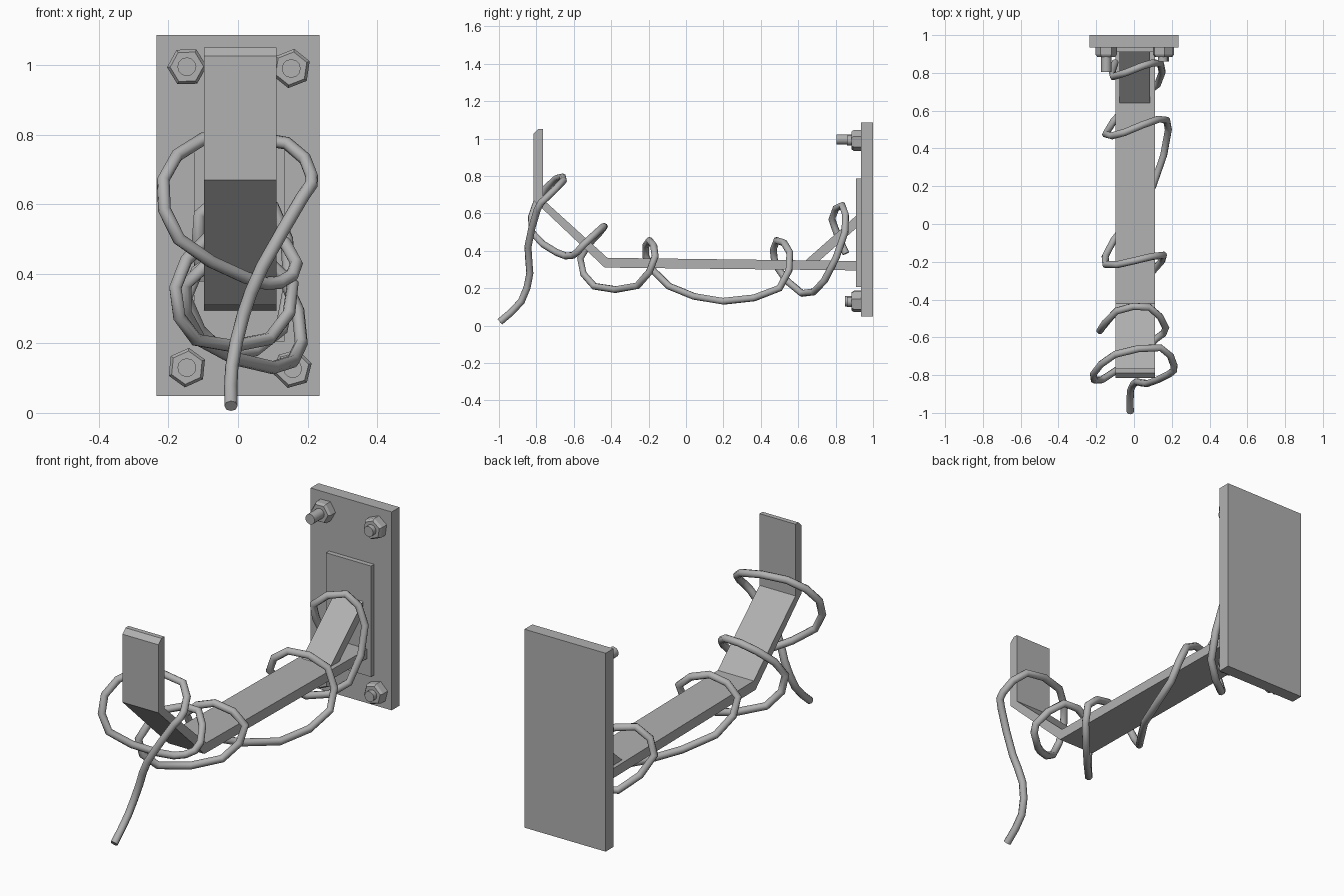
import bpy, bmesh, math
from mathutils import Matrix, Vector

if "Cube" in bpy.data.objects:
    bpy.data.objects.remove(bpy.data.objects["Cube"])

# Dark grey shared by every part
grey = bpy.data.materials.new("dark_grey")
grey.diffuse_color = (0.44, 0.44, 0.44, 1)
grey.use_nodes = True
grey.node_tree.nodes["Principled BSDF"].inputs["Base Color"].default_value = grey.diffuse_color


def finish(name, bm, smooth=False):
    bmesh.ops.recalc_face_normals(bm, faces=bm.faces)
    me = bpy.data.meshes.new(name)
    bm.to_mesh(me)
    bm.free()
    me.materials.append(grey)
    ob = bpy.data.objects.new(name, me)
    bpy.context.collection.objects.link(ob)
    if smooth:
        for p in me.polygons:
            p.use_smooth = len(p.vertices) == 4
        me.set_sharp_from_angle(angle=math.radians(40))
    return ob


def extrude_x(name, profile, x0, x1):
    """Extrude a (y, z) profile sideways from x0 to x1."""
    bm = bmesh.new()
    face = bm.faces.new([bm.verts.new((x0, y, z)) for y, z in profile])
    new = bmesh.ops.extrude_face_region(bm, geom=[face])["geom"]
    verts = [v for v in new if isinstance(v, bmesh.types.BMVert)]
    bmesh.ops.translate(bm, verts=verts, vec=(x1 - x0, 0, 0))
    return finish(name, bm)


def rect(y0, y1, z0, z1):
    return [(y0, z0), (y1, z0), (y1, z1), (y0, z1)]


def cylinder_y(name, x, z, y0, y1, r0, r1, sides, turn=0.0, smooth=False):
    """Cylinder or cone along y: radius r0 at y0, r1 at y1."""
    bm = bmesh.new()
    m = (Matrix.Translation((x, (y0 + y1) / 2, z)) @ Matrix.Rotation(turn, 4, 'Y')
         @ Matrix.Rotation(-math.pi / 2, 4, 'X'))
    bmesh.ops.create_cone(bm, cap_ends=True, segments=sides, radius1=r0,
                          radius2=r1, depth=y1 - y0, matrix=m)
    return finish(name, bm, smooth)


def refine(keys):
    """Insert one Catmull-Rom midpoint between neighbouring key points."""
    k = [Vector(p) for p in keys]
    k = [2 * k[0] - k[1]] + k + [2 * k[-1] - k[-2]]
    out = [k[1]]
    for a, b, c, d in zip(k, k[1:], k[2:], k[3:]):
        out += [(9 * (b + c) - a - d) / 16, c]
    return out


# Wall plate and backing plate
extrude_x("wall_plate", rect(0.935, 1.0, 0.048, 1.086), -0.235, 0.235)
extrude_x("backing_plate", rect(0.91, 0.936, 0.205, 0.785), -0.127, 0.133)

# Bent hook bar with bevelled tip
extrude_x("hook_bar", [
    (0.915, 0.295), (-0.435, 0.31), (-0.815, 0.67), (-0.815, 1.026),
    (-0.79, 1.05), (-0.765, 1.05), (-0.765, 0.675), (-0.42, 0.362),
    (0.915, 0.345)], -0.098, 0.11)

# Diagonal brace
extrude_x("brace", [(0.63, 0.34), (0.70, 0.335), (0.915, 0.525), (0.915, 0.592)],
          -0.078, 0.086)

# Studs with chamfered hex nuts
for x, z, tip, turn in [(-0.147, 0.995, 0.805, 0.5), (0.153, 0.99, 0.86, 0.15),
                        (-0.147, 0.13, 0.85, 0.1), (0.157, 0.127, 0.86, 0.25)]:
    cylinder_y("nut", x, z, 0.898, 0.936, 0.057, 0.057, 6, turn)
    cylinder_y("nut_chamfer", x, z, 0.885, 0.898, 0.048, 0.057, 6, turn)
    cylinder_y("stud", x, z, tip, 0.936, 0.027, 0.027, 12, smooth=True)

# Rope wound around the hook: key points from hanging end to wall
keys = [
    (-0.02, -0.995, 0.02), (-0.018, -0.88, 0.13), (0.015, -0.835, 0.28),
    (0.07, -0.845, 0.42), (0.185, -0.795, 0.62), (0.212, -0.75, 0.68),
    (0.14, -0.655, 0.775), (-0.10, -0.69, 0.788),
    (-0.215, -0.795, 0.67), (-0.17, -0.825, 0.50), (0.02, -0.69, 0.39),
    (0.12, -0.605, 0.375), (0.168, -0.55, 0.43), (0.08, -0.44, 0.53),
    (-0.09, -0.46, 0.50), (-0.18, -0.565, 0.36), (-0.12, -0.49, 0.21),
    (0.09, -0.26, 0.213), (0.157, -0.165, 0.37), (0.0, -0.195, 0.455),
    (-0.15, -0.215, 0.37), (-0.11, -0.09, 0.21), (0.10, 0.20, 0.13),
    (0.182, 0.50, 0.20), (0.13, 0.555, 0.39), (-0.05, 0.485, 0.455),
    (-0.15, 0.475, 0.33), (-0.04, 0.62, 0.172), (0.125, 0.74, 0.24),
    (0.14, 0.85, 0.50), (0.04, 0.835, 0.643), (-0.11, 0.78, 0.57),
    (-0.10, 0.855, 0.385)]

curve = bpy.data.curves.new("rope", 'CURVE')
curve.dimensions = '3D'
curve.bevel_depth = 0.019
curve.bevel_resolution = 2
curve.use_fill_caps = True
curve.materials.append(grey)
path = refine(keys)
spline = curve.splines.new('POLY')
spline.points.add(len(path) - 1)
for point, co in zip(spline.points, path):
    point.co = (*co, 1)
spline.use_smooth = True
bpy.context.collection.objects.link(bpy.data.objects.new("rope", curve))
